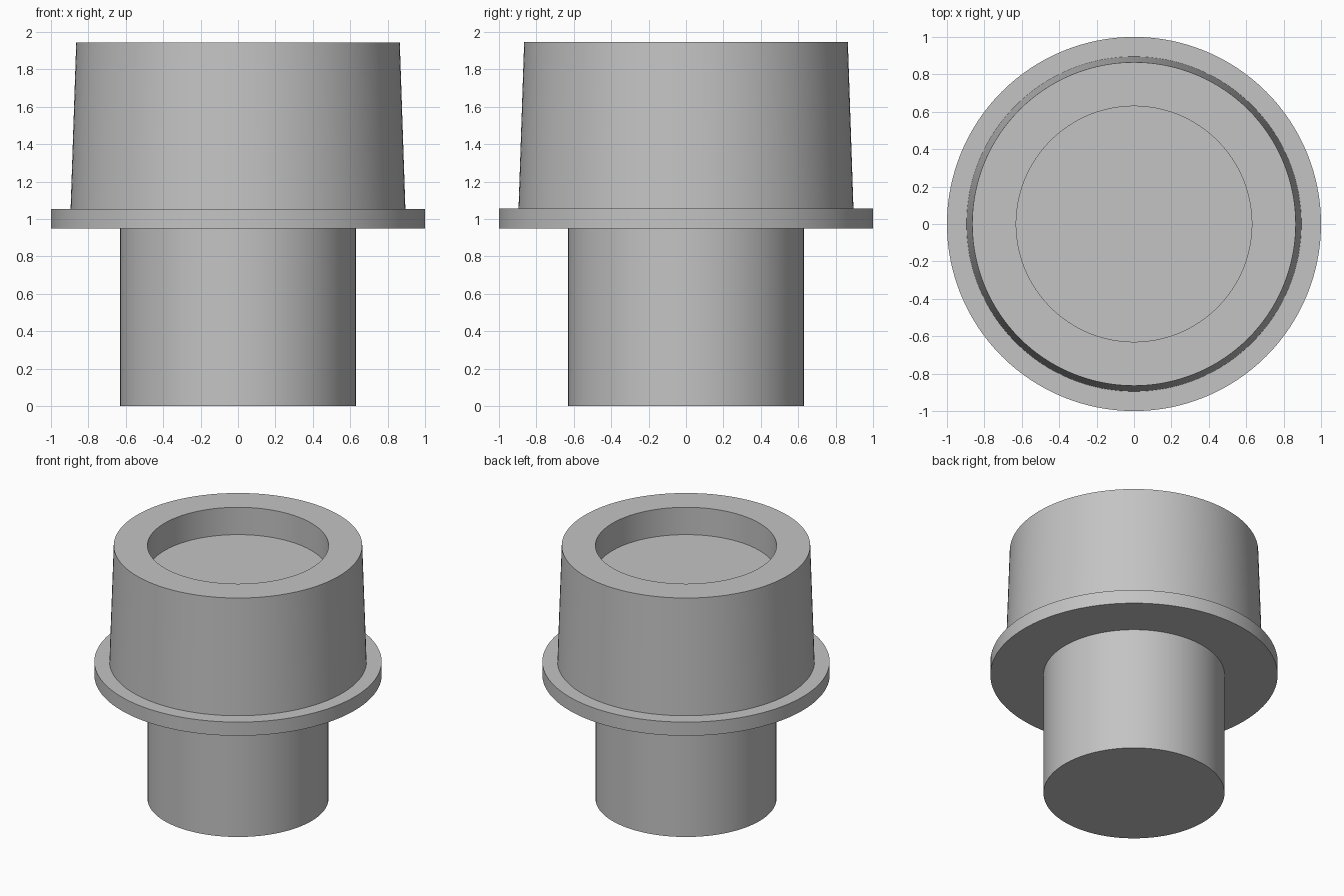
import bpy
import bmesh
import math
from mathutils import Vector

if "Cube" in bpy.data.objects:
    bpy.data.objects.remove(bpy.data.objects["Cube"], do_unlink=True)

SEGMENTS = 128
STEM_R, FLANGE_R = 0.63, 1.0
CAP_BASE_R, CAP_TOP_R = 0.895, 0.865
FLANGE_LOW, FLANGE_HIGH, TOP = 0.95, 1.055, 1.945
RECESS_FLOOR = TOP - 0.21

grey = bpy.data.materials.new("plain grey")
grey.use_nodes = True
colour = (0.55, 0.55, 0.55, 1)
grey.diffuse_color = colour
grey.node_tree.nodes["Principled BSDF"].inputs["Base Color"].default_value = colour


def lathe(name, profile):
    """Turn a radius/height profile around the z axis."""
    bm = bmesh.new()
    verts = [bm.verts.new((r, 0, z)) for r, z in profile]
    edges = [bm.edges.new(pair) for pair in zip(verts, verts[1:])]
    bmesh.ops.spin(bm, geom=verts + edges, cent=Vector(), axis=(0, 0, 1),
                   angle=math.tau, steps=SEGMENTS, use_duplicate=False)
    bmesh.ops.remove_doubles(bm, verts=bm.verts, dist=0.0001)
    bmesh.ops.dissolve_degenerate(bm, edges=bm.edges, dist=0.0001)
    # Profiles run bottom to top, so outward is right of the travel direction
    bm.normal_update()
    first = min(bm.faces, key=lambda f: f.calc_center_median().z)
    if first.normal.z > 0:
        bmesh.ops.reverse_faces(bm, faces=bm.faces)
    mesh = bpy.data.meshes.new(name)
    bm.to_mesh(mesh)
    bm.free()
    mesh.materials.append(grey)
    obj = bpy.data.objects.new(name, mesh)
    bpy.context.collection.objects.link(obj)
    bpy.ops.object.select_all(action="DESELECT")
    obj.select_set(True)
    bpy.context.view_layer.objects.active = obj
    bpy.ops.object.shade_smooth_by_angle(angle=math.radians(30))
    return obj


# Straight stem with a closed underside
lathe("stem", [(0, 0), (STEM_R, 0), (STEM_R, FLANGE_LOW)])

# Thin flange, open where the stem and cap meet it
lathe("flange", [(STEM_R, FLANGE_LOW), (FLANGE_R, FLANGE_LOW),
                 (FLANGE_R, FLANGE_HIGH), (CAP_BASE_R, FLANGE_HIGH)])

# Tapered cap with a round recess; its lowest faces are the outer wall
cap = lathe("cap", [(CAP_BASE_R, FLANGE_HIGH), (CAP_TOP_R, TOP), (STEM_R, TOP),
                    (STEM_R, RECESS_FLOOR), (0, RECESS_FLOOR)])
if any(p.normal.z < -0.5 for p in cap.data.polygons):
    cap.data.flip_normals()
